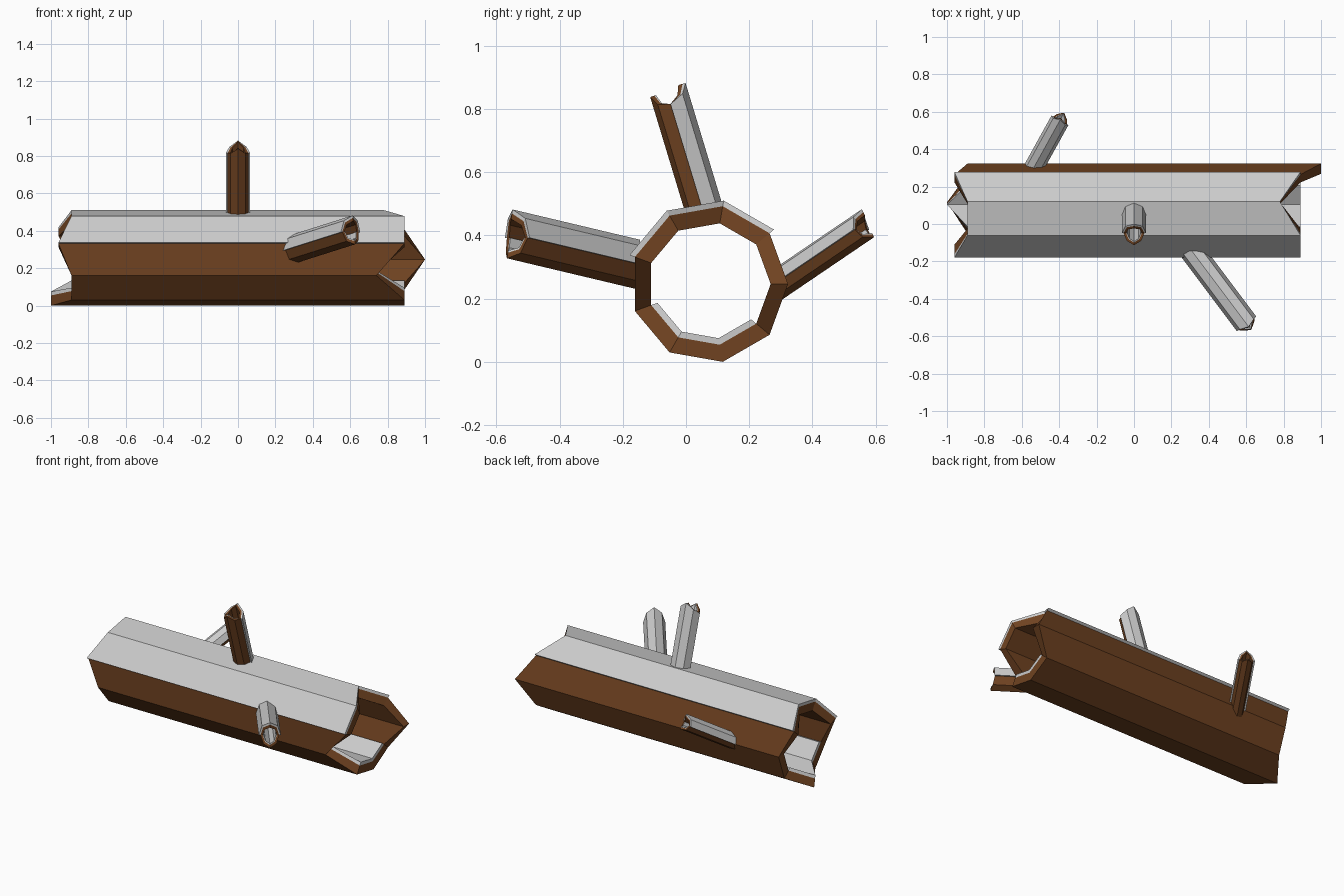
import bpy, bmesh, math
from mathutils import Vector

if "Cube" in bpy.data.objects:
    bpy.data.objects.remove(bpy.data.objects["Cube"])

bark = bpy.data.materials.new("bark")
bark.diffuse_color = (0.16, 0.055, 0.015, 1)
bark.use_nodes = True
bark.node_tree.nodes["Principled BSDF"].inputs["Base Color"].default_value = bark.diffuse_color


def shell(name, n, ids, r_out, r_in, frame, ends, squash=1.0, mat=None):
    """Hollow sector of an n-sided tube; a full ring when ids covers all sides.
    ends(k, offset) gives start and end distance along the axis."""
    origin, axis, u, v = frame
    full = len(ids) == n
    bm = bmesh.new()
    cols = []
    for k in ids:
        a = 2 * math.pi * k / n
        col = []
        for r in (r_out, r_in):
            off = u * (math.cos(a) * r) + v * (math.sin(a) * r * squash)
            for t in ends(k % n, off):
                col.append(bm.verts.new(origin + off + axis * t))
        cols.append(col)
    pairs = list(zip(cols, cols[1:]))
    if full:
        pairs.append((cols[-1], cols[0]))
    for a, b in pairs:
        # outer wall, far rim, inner wall, near rim
        for i, j in ((0, 1), (1, 3), (3, 2), (2, 0)):
            bm.faces.new((a[i], a[j], b[j], b[i]))
    if not full:
        for c in (cols[0], cols[-1]):
            bm.faces.new((c[0], c[1], c[3], c[2]))
    bmesh.ops.recalc_face_normals(bm, faces=bm.faces)
    me = bpy.data.meshes.new(name)
    bm.to_mesh(me)
    bm.free()
    ob = bpy.data.objects.new(name, me)
    bpy.context.collection.objects.link(ob)
    if mat:
        me.materials.append(mat)


# Nine-sided hollow log with jagged ends
LEFT = (-.89, -.96, -.89, -.89, -.96, -.89, -.89, -1.0, -.89)
RIGHT = (1.0, .89, .78, .89, .89, .74, .89, .89, .89)
log = (Vector((0, .073, .246)), Vector((1, 0, 0)), Vector((0, 1, 0)), Vector((0, 0, 1)))


def log_ends(k, off):
    return LEFT[k], RIGHT[k]


shell("log", 9, range(9), .25, .195, log, log_ends, mat=bark)
shell("log_top_snow", 9, range(1, 5), .268, .25, log, log_ends)
shell("log_inner_snow", 9, range(5, 9), .195, .174, log, log_ends)

# Eight-sided hollow branches with split tips, base cut flush to the log wall
JAG = (-.02, .0, .03, .0, -.02, -.01, .02, -.01)


def branch(name, start, tip, r, squash, wall, jag):
    p, q, wall = Vector(start), Vector(tip), Vector(wall)
    d = (q - p).normalized()
    side = d.cross(Vector((0, 0, 1))).normalized()
    frame = (p, d, side, side.cross(d))
    length = (q - p).length

    def ends(k, off):
        return -off.dot(wall) / d.dot(wall), length + JAG[k] * jag

    shell(name, 8, range(8), r, r * .75, frame, ends, squash, bark)
    shell(name + "_snow", 8, range(0, 5), r + .01, r, frame, ends, squash)
    shell(name + "_inner_snow", 8, range(4, 9), r * .75, r * .65, frame, ends, squash)


branch("top_branch", (0, .058, .462), (0, -.055, .835), .055, 1.0, (0, -.17, .98), 1.0)
branch("front_branch", (.31, -.145, .30), (.61, -.545, .395), .055, 1.3, (0, -1, 0), .7)
branch("back_branch", (-.545, .285, .235), (-.39, .565, .425), .042, 1.05, (0, 1, 0), .7)
